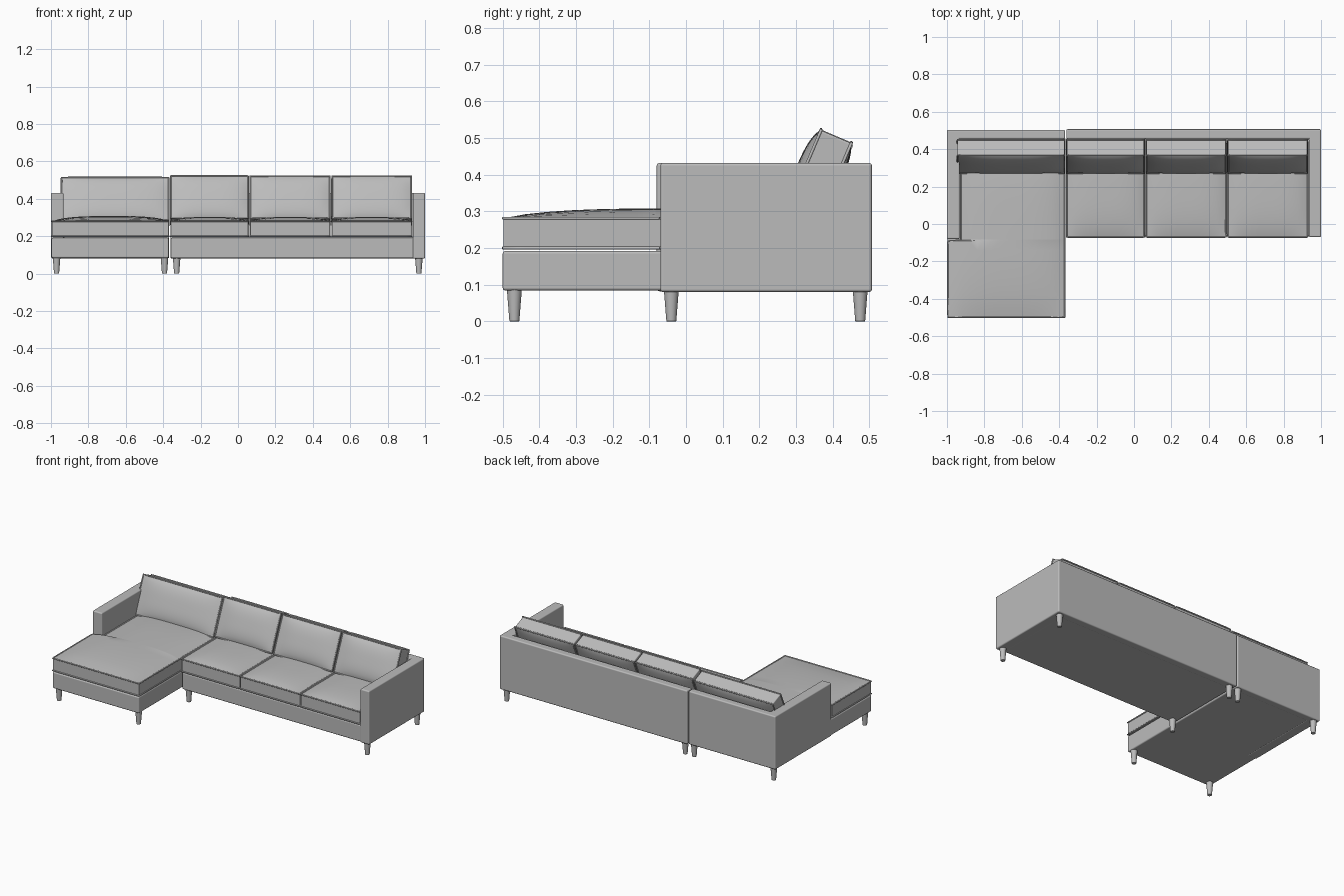
import bpy, bmesh, math
from mathutils import Matrix, Vector

if "Cube" in bpy.data.objects:
    bpy.data.objects.remove(bpy.data.objects["Cube"])

fabric = bpy.data.materials.new("grey fabric")
fabric.diffuse_color = (0.5, 0.5, 0.5, 1)
fabric.use_nodes = True
fabric.node_tree.nodes["Principled BSDF"].inputs["Base Color"].default_value = fabric.diffuse_color


def finish(bm, name, bevel=0.0, matrix=None):
    bmesh.ops.recalc_face_normals(bm, faces=bm.faces)
    me = bpy.data.meshes.new(name)
    bm.to_mesh(me)
    bm.free()
    for p in me.polygons:
        p.use_smooth = True
    me.materials.append(fabric)
    ob = bpy.data.objects.new(name, me)
    bpy.context.collection.objects.link(ob)
    if matrix:
        ob.matrix_world = matrix
    if bevel:
        m = ob.modifiers.new("soft edges", 'BEVEL')
        m.width, m.segments = bevel, 3
        m.limit_method, m.angle_limit = 'ANGLE', math.radians(40)
        m.harden_normals = True
    return ob


def prism(name, outline, z0, z1):
    bm = bmesh.new()
    f = bm.faces.new([bm.verts.new((x, y, z0)) for x, y in outline])
    ext = bmesh.ops.extrude_face_region(bm, geom=[f])["geom"]
    for v in ext:
        if isinstance(v, bmesh.types.BMVert):
            v.co.z = z1
    # close the underside again if the extrusion consumed it
    low = [e for e in bm.edges if e.is_boundary]
    if low:
        bmesh.ops.holes_fill(bm, edges=low)
    return finish(bm, name, 0.008)


def box(name, x0, x1, y0, y1, z0, z1):
    return prism(name, [(x0, y0), (x1, y0), (x1, y1), (x0, y1)], z0, z1)


def piping(name, pts, matrix):
    cu = bpy.data.curves.new(name, 'CURVE')
    cu.dimensions = '3D'
    cu.bevel_depth, cu.bevel_resolution = 0.0045, 1
    s = cu.splines.new('POLY')
    s.points.add(len(pts) - 1)
    for p, c in zip(s.points, pts):
        p.co = (*c, 1)
    s.use_cyclic_u = True
    cu.materials.append(fabric)
    ob = bpy.data.objects.new(name, cu)
    bpy.context.collection.objects.link(ob)
    if matrix:
        ob.matrix_world = matrix


def cushion(name, x0, x1, y0, y1, z0, z1, low, high, notch=None, matrix=None):
    """Crowned pad; notch=(x, y) moves the left side to x behind y."""
    n = 16
    ys = [y0 + (y1 - y0) * j / n for j in range(n + 1)]
    if notch:
        ys = sorted(ys + [notch[1] - 0.003, notch[1] + 0.003])
    bm = bmesh.new()
    layers = []
    for z, crown in ((z0, -low), (z1, high)):
        rows = []
        for y in ys:
            left = notch[0] if notch and y > notch[1] else x0
            row = []
            for i in range(n + 1):
                u = i / n
                v = (y - y0) / (y1 - y0)
                puff = ((1 - abs(2 * u - 1) ** 3) * (1 - abs(2 * v - 1) ** 3)) ** 0.8
                row.append(bm.verts.new((left + (x1 - left) * u, y, z + crown * puff)))
            rows.append(row)
        for a, b in zip(rows, rows[1:]):
            for i in range(n):
                bm.faces.new((a[i], a[i + 1], b[i + 1], b[i]))
        layers.append(rows[0] + [r[-1] for r in rows[1:]]
                      + rows[-1][-2::-1] + [r[0] for r in rows[-2:0:-1]])
    a, b = layers
    for i in range(len(a)):
        k = (i + 1) % len(a)
        bm.faces.new((a[i], a[k], b[k], b[i]))
    loops = [[v.co.copy() for v in l] for l in layers]
    finish(bm, name, 0.006, matrix)
    for label, pts in zip(("lower", "upper"), loops):
        piping(f"{name}_{label}_piping", pts, matrix)


# upholstered frames: chaise unit and sofa unit
prism("chaise_arm_and_back", [(-1, -0.08), (-0.932, -0.08), (-0.932, 0.455),
                              (-0.368, 0.455), (-0.368, 0.503), (-1, 0.503)], 0.082, 0.432)
prism("sofa_arm_and_back", [(-0.362, 0.507), (-0.362, 0.455), (0.935, 0.455),
                            (0.935, -0.07), (1, -0.07), (1, 0.507)], 0.08, 0.432)
box("chaise_base", -0.997, -0.37, -0.5, 0.495, 0.084, 0.192)
box("sofa_base", -0.36, 0.99, -0.066, 0.5, 0.082, 0.192)

# seat cushions
cushion("chaise_seat", -0.995, -0.37, -0.498, 0.455, 0.2, 0.281, 0.0, 0.027,
        notch=(-0.926, -0.088))
edges = [-0.365, 0.06, 0.497, 0.933]
for i, (a, b) in enumerate(zip(edges, edges[1:])):
    cushion(f"sofa_seat_{i + 1}", a + 0.005, b - 0.005, -0.07, 0.45, 0.2, 0.281, 0.0, 0.022)

# leaning back cushions
for i, (a, b, top) in enumerate(zip([-0.95] + edges, edges, (0.514, 0.523, 0.521, 0.521))):
    mat = Matrix.Translation(Vector((0, 0.368, top))) @ Matrix.Rotation(math.radians(67), 4, 'X')
    cushion(f"back_cushion_{i + 1}", a + 0.006, b - 0.006, -0.245, 0, -0.09, 0,
            0.014, 0.022, matrix=mat)

# tapered round legs
for i, (x, y) in enumerate([(x, y) for x in (-0.97, -0.393) for y in (-0.468, 0.475)]
                           + [(x, y) for x in (-0.328, 0.967) for y in (-0.04, 0.475)]):
    bm = bmesh.new()
    bmesh.ops.create_cone(bm, cap_ends=True, segments=20, radius1=0.0135, radius2=0.021,
                          depth=0.095, matrix=Matrix.Translation((x, y, 0.0475)))
    finish(bm, f"leg_{i + 1}", 0.002)
